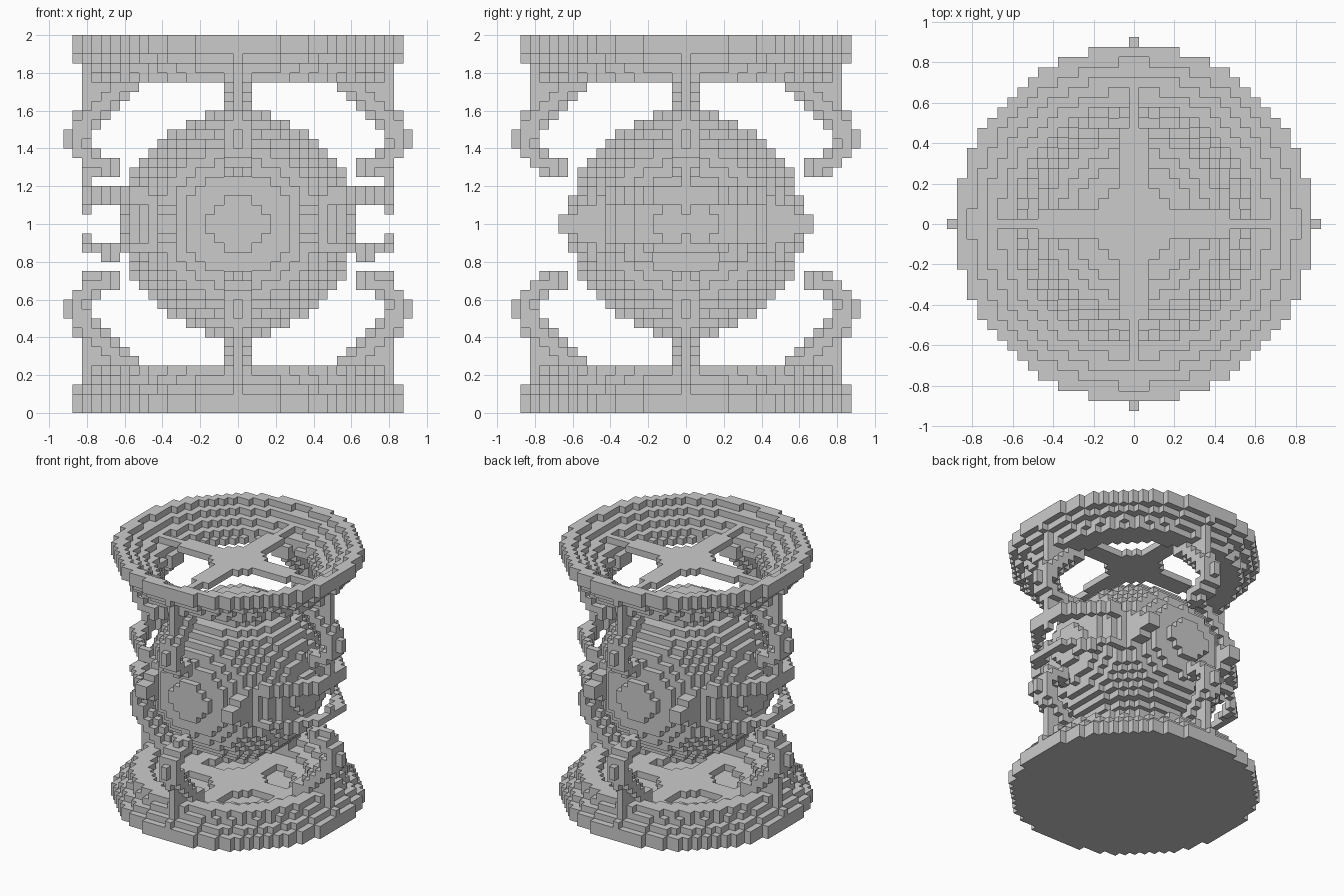
import bpy, bmesh, math
from mathutils import Vector

if "Cube" in bpy.data.objects:
    bpy.data.objects.remove(bpy.data.objects["Cube"])

U = 0.05            # block size
N, H = 18, 40       # half width and height in blocks
taken = {}


def segment_distance(p, a, b):
    t = max(0, min(1, (p - a).dot(b - a) / (b - a).length_squared))
    return (p - a - (b - a) * t).length


# Outer radius of the stepped rims, by layer counted from the outer end
RIM = [17.6, 17.6, 16.6, 15.6, 15.1]


# Each rule gets the block position i, j, distance w from mid height,
# whether it is in the upper half, and its radius r
def base(i, j, w, up, r):
    layer = int(20 - w)
    if up or layer > 4 or r > RIM[layer]:
        return False
    bowl = 5 if r > 12.5 else 4 if r > 10.5 else 3 if r > 8 else 2
    return layer < bowl


def top_ring(i, j, w, up, r):
    layer = int(20 - w)
    if not up or layer > 4:
        return False
    return [16.1, 14.6, 13.2, 11.8, 11.2][layer] < r < RIM[layer]


def spokes(i, j, w, up, r):
    a, b = sorted((abs(i), abs(j)))
    arm = (a <= 1 and b <= 9) or a + b <= 5 or (a == 0 and b <= 16)
    return arm and 17 < w < 18


def sphere(i, j, w, up, r):
    return (r / 12.4) ** 2 + (w / 11.95) ** 2 <= 1


POST = [Vector(p) for p in ((11.6, 15), (14, 13.2), (16, 11), (17, 9.3),
                            (16.8, 8.2), (15.8, 7), (14, 6))]


def posts(i, j, w, up, r):
    a, b = sorted((abs(i), abs(j)))
    if a > 1:
        return False
    # Thin outer fin that locks the post into the rim
    if a == 0 and ((14 <= b <= 16 and 13 < w < 18) or (b == 17 and 17 < w < 18)):
        return True
    p = Vector((b, w))
    d = min(segment_distance(p, s, t) for s, t in zip(POST, POST[1:]))
    return d * d + a * a * 0.8 < 1.45


def side_brackets(i, j, w, up, r):
    a, b = abs(i), abs(j)
    # Short uprights with a gap at mid height
    if a == 16 and b == 0 and (1.5 if up else 1) <= w < 8 and (up or w < 3 or w > 5):
        return True
    # Bowed rails that curve back onto the sphere
    bow = abs(a - (16 - b * b / 12)) < 0.8 and b <= 8
    if bow and 2 <= w < (4 if up else 3):
        return True
    return (not up) and 3 < w < 4 and bow and 13 <= a <= 14


def sphere_studs(i, j, w, up, r):
    a, b = abs(i), abs(j)
    return 7 <= a <= 8 and ((9 <= b <= 11 and w < 2) or (11 <= b <= 13 and w < 1))


PARTS = [("base", base), ("top_ring", top_ring), ("top_spokes", spokes),
         ("core_sphere", sphere), ("curved_posts", posts),
         ("sphere_studs", sphere_studs), ("side_brackets", side_brackets)]

# Give every block to the first part that claims it
for i in range(-N, N + 1):
    for j in range(-N, N + 1):
        r = math.hypot(i, j)
        for k in range(H):
            z = k - H / 2 + 0.5
            for name, rule in PARTS:
                if rule(i, j, abs(z), z > 0, r):
                    taken[i, j, k] = name
                    break

# Build the exposed faces of each part
for name, _ in PARTS:
    bm = bmesh.new()
    verts = {}
    for cell, owner in taken.items():
        if owner != name:
            continue
        for axis in range(3):
            for side in (-1, 1):
                n = list(cell)
                n[axis] += side
                if tuple(n) in taken:
                    continue
                u, v = (axis + 1) % 3, (axis + 2) % 3
                ring = [(-1, -1), (1, -1), (1, 1), (-1, 1)]
                corners = []
                for du, dv in ring if side > 0 else ring[::-1]:
                    c = [2 * q for q in cell]
                    c[axis] += side
                    c[u] += du
                    c[v] += dv
                    key = tuple(c)
                    if key not in verts:
                        verts[key] = bm.verts.new((c[0] * U / 2, c[1] * U / 2, (c[2] + 1) * U / 2))
                    corners.append(verts[key])
                bm.faces.new(corners)
    # Merge flat neighbouring faces into larger slabs
    bmesh.ops.dissolve_limit(bm, angle_limit=0.01, verts=bm.verts[:], edges=bm.edges[:])
    mesh = bpy.data.meshes.new(name)
    bm.to_mesh(mesh)
    bm.free()
    bpy.context.collection.objects.link(bpy.data.objects.new(name, mesh))
